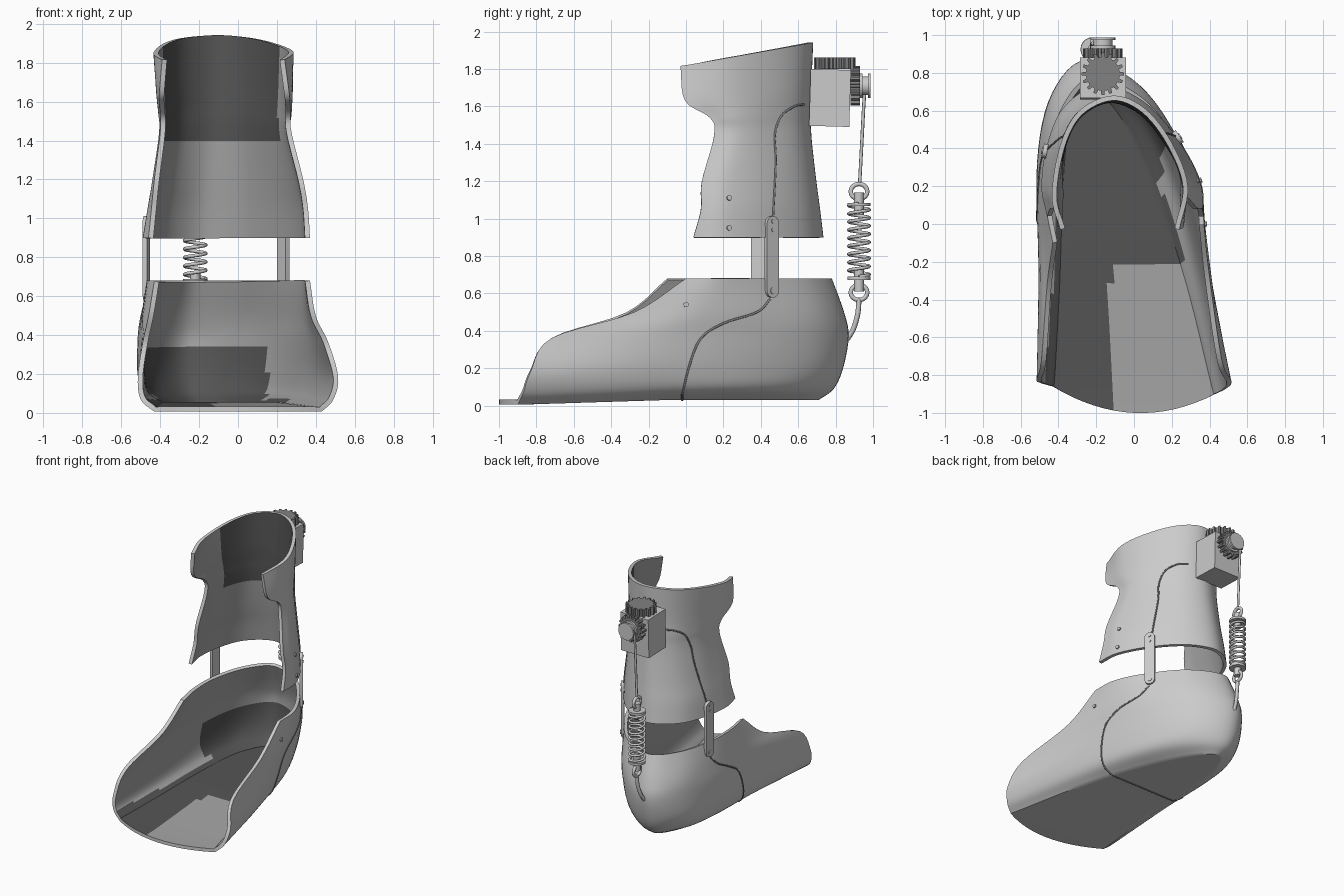
import bpy, bmesh
from math import sin, cos, pi
from mathutils import Vector
from mathutils.bvhtree import BVHTree

if "Cube" in bpy.data.objects:
    bpy.data.objects.remove(bpy.data.objects["Cube"])


def material(name, v):
    m = bpy.data.materials.new(name)
    m.diffuse_color = (v, v, v, 1)
    m.use_nodes = True
    m.node_tree.nodes["Principled BSDF"].inputs["Base Color"].default_value = m.diffuse_color
    return m


shell_mats = [material("shell_grey", .92), material("liner_grey", .38), material("pad_dark", .09)]
gear_mat = material("gear_dark", .22)


def spline(pts, n):
    """Catmull-Rom through pts, n samples per span."""
    p = [Vector(q) for q in pts]
    p = [p[0] * 2 - p[1]] + p + [p[-1] * 2 - p[-2]]
    out = []
    for i in range(1, len(p) - 2):
        a, b, c, d = p[i - 1:i + 3]
        for k in range(n):
            t = k / n
            out.append(0.5 * (2 * b + (c - a) * t + (2 * a - 5 * b + 4 * c - d) * t * t
                              + (3 * b - a - 3 * c + d) * t ** 3))
    return out + [p[-2]]


def finish(name, bm, smooth=True, thick=0, pad=None):
    me = bpy.data.meshes.new(name)
    bm.to_mesh(me)
    bm.free()
    ob = bpy.data.objects.new(name, me)
    bpy.context.collection.objects.link(ob)
    bpy.ops.object.select_all(action='DESELECT')
    ob.select_set(True)
    bpy.context.view_layer.objects.active = ob
    if thick:
        for m in shell_mats:
            me.materials.append(m)
        mod = ob.modifiers.new("thickness", 'SOLIDIFY')
        mod.thickness, mod.offset, mod.material_offset = thick, -1, 1
        bpy.ops.object.modifier_apply(modifier=mod.name)
        for f in ob.data.polygons:          # dark padding on part of the lining
            if f.material_index == 1 and pad(f.center):
                f.material_index = 2
    if smooth:
        bpy.ops.object.shade_smooth_by_angle(angle=0.6)
    return ob


def shell(name, slices, warp, pad, floor=False, thick=0.026):
    """Loft U-shaped slices (open at the front), optionally with a sole."""
    rows = [spline([(x, y, z) for x, y in pts], 6) for z, pts in slices]
    cols = [spline(c, 5) for c in zip(*rows)]
    rows = list(zip(*cols))
    bm = bmesh.new()

    def grid(g):
        v = [[bm.verts.new(warp(p)) for p in r] for r in g]
        for a, b in zip(v, v[1:]):
            for i in range(len(a) - 1):
                bm.faces.new((a[i], b[i], b[i + 1], a[i + 1]))
    grid(rows)
    if floor:
        base, m = rows[0], len(rows[0]) // 2
        sole = []
        for i in range(m + 1):
            bulge = 0.12 * max(0, 1 - i / 9) ** 2
            sole.append([base[i].lerp(base[-1 - i], j / 16)
                         - Vector((0, bulge * 4 * (j / 16) * (1 - j / 16), 0)) for j in range(17)])
        grid(sole)
    bmesh.ops.remove_doubles(bm, verts=bm.verts, dist=1e-4)
    tree = BVHTree.FromBMesh(bm)
    finish(name, bm, thick=thick, pad=pad)
    return tree


def prism(name, outline, depth, centre, axis, smooth=True):
    """Extrude a 2D outline along axis, centred."""
    z = Vector(axis).normalized()
    y = Vector((0, 0, 1)) if abs(z.z) < 0.9 else Vector((0, 1, 0))
    x = y.cross(z).normalized()
    y = z.cross(x)
    bm = bmesh.new()
    lo, hi = [[bm.verts.new(Vector(centre) + x * u + y * v + z * d) for u, v in outline]
              for d in (-depth / 2, depth / 2)]
    bm.faces.new(hi)
    bm.faces.new(lo[::-1])
    for i in range(len(lo)):
        j = (i + 1) % len(lo)
        bm.faces.new((lo[i], lo[j], hi[j], hi[i]))
    return finish(name, bm, smooth)


def disc(name, r, depth, centre, axis, n=28):
    return prism(name, [(r * cos(2 * pi * i / n), r * sin(2 * pi * i / n)) for i in range(n)],
                 depth, centre, axis)


def gear(name, r, teeth, depth, centre, axis):
    pts = []
    for i in range(teeth):
        for f, q in ((-.3, .8), (-.17, 1), (.17, 1), (.3, .8)):
            a = 2 * pi * (i + f) / teeth
            pts.append((q * r * cos(a), q * r * sin(a)))
    prism(name, pts, depth, centre, axis, False).data.materials.append(gear_mat)


def wire(name, pts, r, cyclic=False):
    cu = bpy.data.curves.new(name, 'CURVE')
    cu.dimensions, cu.bevel_depth, cu.bevel_resolution, cu.use_fill_caps = '3D', r, 2, True
    s = cu.splines.new('POLY')
    s.points.add(len(pts) - 1)
    for q, p in zip(s.points, pts):
        q.co = (*p, 1)
    s.use_cyclic_u = cyclic
    bpy.context.collection.objects.link(bpy.data.objects.new(name, cu))
    if "seam" in name:
        cu.materials.append(gear_mat)


def side_hit(tree, side, y, z):
    return tree.ray_cast(Vector((side * 2, y, z)), Vector((-side, 0, 0)))[:2]


# Foot shell: slices from sole to ankle, left front -> heel -> right front
foot_slices = [
    (.03, [(-.43, -.86), (-.40, -.3), (-.38, .25), (-.34, .53), (-.22, .71), (-.06, .56), (.11, .2), (.28, -.3), (.43, -.9)]),
    (.09, [(-.5, -.84), (-.48, -.25), (-.47, .3), (-.41, .6), (-.24, .79), (0, .64), (.19, .3), (.35, -.25), (.49, -.87)]),
    (.2, [(-.515, -.82), (-.505, -.25), (-.51, .3), (-.44, .66), (-.25, .84), (.02, .7), (.22, .35), (.38, -.2), (.515, -.83)]),
    (.37, [(-.49, -.72), (-.5, -.2), (-.51, .35), (-.43, .7), (-.25, .87), (.03, .73), (.24, .4), (.38, -.1), (.465, -.72)]),
    (.5, [(-.46, -.32), (-.49, 0), (-.49, .38), (-.42, .68), (-.24, .845), (.04, .72), (.25, .42), (.36, .1), (.4, -.28)]),
    (.68, [(-.43, -.1), (-.465, .1), (-.46, .35), (-.38, .62), (-.22, .78), (.04, .67), (.24, .43), (.355, .2), (.37, 0)])]


def foot_warp(p):
    k = min(1, max(0, (-p.y - .1) / .75)) * (1 - p.z / .68)
    return Vector((p.x, p.y, p.z - .025 * k))


def foot_pad(c):
    if c.z < .07:
        return c.y > -.2 or c.x < -.12
    return c.z < .33 and c.y > .25 and c.x < .15


foot = shell("foot_shell", foot_slices, foot_warp, foot_pad, floor=True)

# Calf cuff: top edge rises toward the back
cuff_slices = [
    (.9, [(-.46, .04), (-.49, .2), (-.46, .42), (-.37, .62), (-.18, .735), (.05, .65), (.24, .44), (.355, .22), (.37, .04)]),
    (1.05, [(-.445, .08), (-.465, .2), (-.445, .42), (-.355, .61), (-.17, .717), (.05, .64), (.235, .435), (.345, .225), (.36, .08)]),
    (1.2, [(-.43, .085), (-.44, .2), (-.42, .42), (-.33, .6), (-.155, .697), (.05, .625), (.22, .43), (.32, .23), (.335, .085)]),
    (1.44, [(-.4, .15), (-.405, .25), (-.387, .42), (-.3, .59), (-.13, .67), (.05, .6), (.19, .43), (.265, .28), (.275, .15)]),
    (1.53, [(-.4, .13), (-.41, .24), (-.385, .42), (-.295, .59), (-.125, .667), (.05, .6), (.19, .43), (.27, .26), (.27, .13)]),
    (1.63, [(-.405, -.005), (-.42, .17), (-.385, .42), (-.29, .59), (-.12, .67), (.055, .605), (.195, .43), (.278, .22), (.265, -.005)]),
    (1.82, [(-.39, -.03), (-.435, .15), (-.39, .42), (-.29, .6), (-.11, .68), (.06, .61), (.2, .43), (.285, .2), (.24, -.03)])]


def cuff_warp(p):
    k = min(1, max(0, (p.z - 1.4) / .42))
    return Vector((p.x, p.y, p.z + .178 * max(-.02, p.y) * k))


cuff = shell("calf_cuff", cuff_slices, cuff_warp, lambda c: c.z > 1.42 and c.y > .35)

# Side hinge bars, screws and raised seams on each side
for side, name, yb in ((1, "right", .455), (-1, "left", .385)):
    pc, n1 = side_hit(cuff, side, yb, .96)
    pf, n2 = side_hit(foot, side, yb, .62)
    n = Vector((n1.x + n2.x, n1.y + n2.y, 0)).normalized()
    if n.x * side < 0:
        n = -n
    c = (pc + pf) / 2 + n * .007
    c.z = .795
    arc = [(.038 * cos(pi * i / 10), .18 + .038 * sin(pi * i / 10)) for i in range(11)]
    prism(name + "_hinge_bar", arc + [(-u, -v) for u, v in arc], .024, c, n)
    for z, r in ((.615, .018), (.94, .011), (.985, .011)):
        disc(name + "_hinge_screw", r, .01, Vector((c.x, c.y, z)) + n * .012, n, 14)
    dy = yb - .455
    path = spline([(.465, 1.0, 0), (.48, 1.3, 0), (.475, 1.45, 0), (.51, 1.55, 0), (.58, 1.6, 0), (.63, 1.61, 0)], 6)
    hits = [side_hit(cuff, side, p.x + dy * max(0, (1.5 - p.y) * 2), p.y)[0] for p in path]
    wire(name + "_cuff_seam", [h for h in hits if h], .006)
    path = spline([(.45 + dy, .57, 0), (.38 + dy, .5, 0), (.2, .44, 0), (.08, .36, 0), (.02, .22, 0), (-.02, .06, 0)], 6)
    hits = [side_hit(foot, side, p.x, p.y)[0] for p in path]
    wire(name + "_foot_seam", [h for h in hits if h], .006)
under = [foot.ray_cast(Vector((-.42 + .68 * i / 24, -.02, -1)), Vector((0, 0, 1)))[0] for i in range(25)]
wire("sole_seam", [h for h in under if h and h.z < .12], .006)

# Small strap rivets on the right side
for tree, y, z in ((cuff, .23, 1.11), (cuff, .23, .95), (foot, 0, .54)):
    p, nn = side_hit(tree, 1, y, z)
    disc("strap_rivet", .014, .02, p, nn, 10)

# Drive unit: box, two meshing gears and a cable spool
bx = -.165
prism("motor_box", [(-.122, -.152), (.122, -.152), (.122, .152), (-.122, .152)],
      .215, (bx, .77, 1.645), (0, 1, -.03), False)
gear("top_gear", .112, 16, .06, (bx, .795, 1.83), (0, 0, 1))
gear("rear_gear", .105, 16, .05, (bx, .905, 1.71), (0, 1, 0))
disc("spool_core", .05, .06, (bx, .955, 1.71), (0, 1, 0))
for y in (.937, .98):
    disc("spool_flange", .066, .014, (bx, y, 1.71), (0, 1, 0))

# Spring with end collars, eyes and cables
sx, sy = -.22, .925
n = 9 * 20
wire("spring_coil", [(sx + .055 * cos(2 * pi * i / 20), sy + .055 * sin(2 * pi * i / 20), .69 + .39 * i / n)
                     for i in range(n + 1)], .009)
for z0, flange, eye in ((.67, .68, .605), (1.08, 1.075, 1.145)):
    disc("spring_plug", .026, .12, (sx, sy, z0), (0, 0, 1), 18)
    disc("spring_collar", .062, .018, (sx, sy, flange), (0, 0, 1))
    wire("spring_eye", [(sx, sy + .044 * cos(2 * pi * i / 24), eye + .04 * sin(2 * pi * i / 24))
                        for i in range(24)], .012, True)
wire("upper_cable", [(sx, .957, 1.71), (sx, .95, 1.6), (sx, .928, 1.18)], .009)
wire("heel_hook", spline([(sx, .925, .57), (sx, .918, .49), (sx - .01, .895, .41), (sx - .02, .862, .355)], 6), .014)
